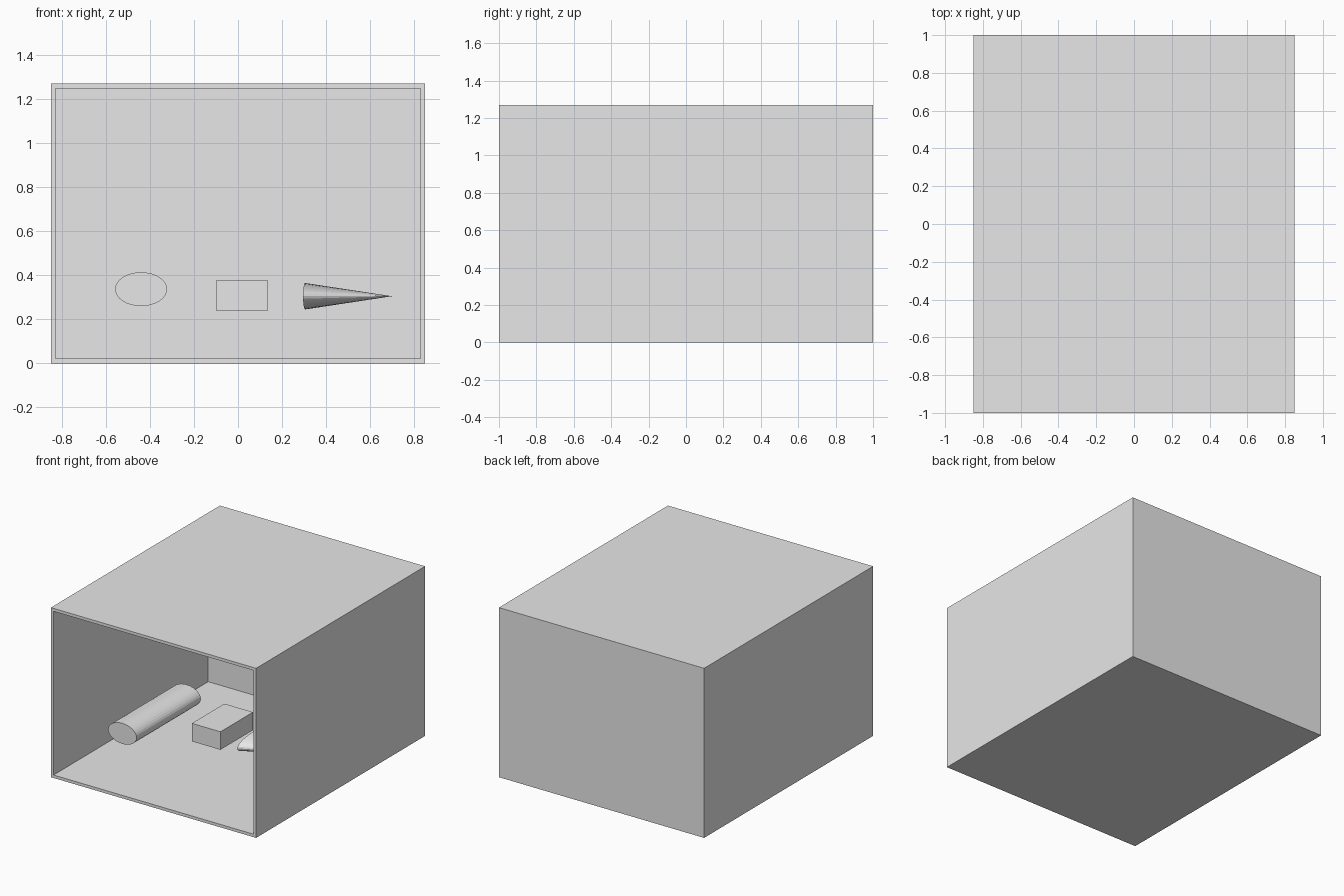
import bpy
import bmesh
import math
from mathutils import Matrix, Vector

cube = bpy.data.objects.get("Cube")
if cube:
    bpy.data.objects.remove(cube, do_unlink=True)

grey = bpy.data.materials.new("plain_grey")
grey.use_nodes = True
grey.diffuse_color = (0.8, 0.8, 0.8, 1)
grey.node_tree.nodes["Principled BSDF"].inputs["Base Color"].default_value = (0.8, 0.8, 0.8, 1)


def finish(name, bm):
    """Turn a bmesh into a named flat-shaded object."""
    bmesh.ops.recalc_face_normals(bm, faces=bm.faces)
    mesh = bpy.data.meshes.new(name)
    bm.to_mesh(mesh)
    bm.free()
    mesh.materials.append(grey)
    obj = bpy.data.objects.new(name, mesh)
    bpy.context.collection.objects.link(obj)
    return obj


def place(center, size, turn=Matrix()):
    return Matrix.Translation(center) @ turn @ Matrix.Diagonal((*size, 1))


# Outer box, open at the front, with thin walls and a thicker back
WALL, CAVITY = 0.022, 1.83
bm = bmesh.new()
bmesh.ops.create_cube(bm, size=1, matrix=place((0, 0, 0.635), (1.7, 2, 1.27)))
bm.normal_update()
front = min(bm.faces, key=lambda f: f.calc_center_median().y)
bmesh.ops.inset_region(bm, faces=[front], thickness=WALL, use_even_offset=True)
pushed = bmesh.ops.extrude_face_region(bm, geom=[front])["geom"]
bmesh.ops.translate(bm, vec=Vector((0, CAVITY, 0)),
                    verts=[v for v in pushed if isinstance(v, bmesh.types.BMVert)])
if front.is_valid:
    bmesh.ops.delete(bm, geom=[front], context="FACES_ONLY")
finish("open_box", bm)

# Oval cylinder lying front to back
bm = bmesh.new()
lying = Matrix.Rotation(math.pi / 2, 4, "X")
bmesh.ops.create_cone(bm, cap_ends=True, segments=32, radius1=1, radius2=1, depth=1,
                      matrix=place((-0.44, -0.36, 0.337), (0.118, 0.077, 0.76), lying))
finish("oval_cylinder", bm)

# Small block
bm = bmesh.new()
bmesh.ops.create_cube(bm, size=1, matrix=place((0.018, -0.21, 0.308), (0.237, 0.385, 0.135)))
finish("small_block", bm)

# Flattened cone pointing to the left side, very slightly turned
bm = bmesh.new()
pointing = Matrix.Rotation(math.radians(-2.5), 4, "Z") @ Matrix.Rotation(math.pi / 2, 4, "Y")
bmesh.ops.create_cone(bm, cap_ends=True, segments=32, radius1=1, radius2=0, depth=1,
                      matrix=place((0.502, -0.23, 0.305), (0.06, 0.21, 0.395), pointing))
bmesh.ops.remove_doubles(bm, verts=bm.verts, dist=0.0001)
finish("flat_cone", bm)
